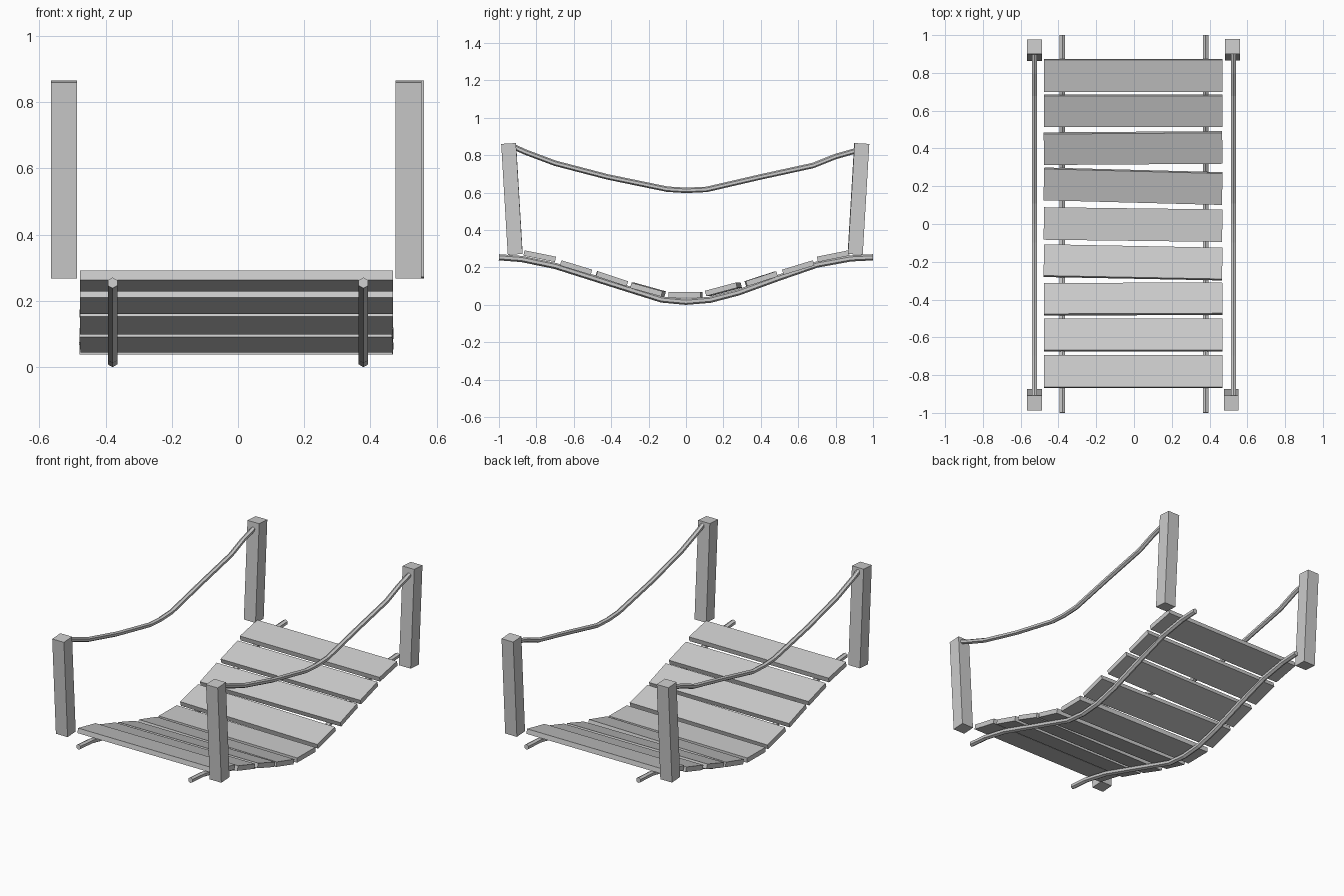
import bpy, bmesh
from math import radians, sin, cos, pi
from mathutils import Matrix, Vector

if "Cube" in bpy.data.objects:
    bpy.data.objects.remove(bpy.data.objects["Cube"])


def finish(bm, name):
    bmesh.ops.recalc_face_normals(bm, faces=bm.faces)
    me = bpy.data.meshes.new(name)
    bm.to_mesh(me)
    bm.free()
    ob = bpy.data.objects.new(name, me)
    bpy.context.collection.objects.link(ob)
    return ob


def box(name, size, loc, tilt=0.0, yaw=0.0):
    """Box tilted about x, then turned about z."""
    m = (Matrix.Translation(loc) @ Matrix.Rotation(yaw, 4, 'Z')
         @ Matrix.Rotation(tilt, 4, 'X') @ Matrix.Diagonal((*size, 1)))
    bm = bmesh.new()
    bmesh.ops.create_cube(bm, size=1, matrix=m)
    return finish(bm, name)


def rope(name, x, path, r, sides=6):
    """Low-poly rope swept along a path of (y, z) points."""
    pts = [Vector((x, y, z)) for y, z in path]
    bm = bmesh.new()
    rings = []
    for i, p in enumerate(pts):
        t = (pts[min(i + 1, len(pts) - 1)] - pts[max(i - 1, 0)]).normalized()
        up = Vector((1, 0, 0)).cross(t)
        rings.append([bm.verts.new(p + r * (Vector((sin(a), 0, 0)) + up * cos(a)))
                      for a in (2 * pi * k / sides for k in range(sides))])
    for a, b in zip(rings, rings[1:]):
        for k in range(sides):
            n = (k + 1) % sides
            bm.faces.new((a[k], a[n], b[n], b[k]))
    bm.faces.new(rings[0])
    bm.faces.new(rings[-1])
    return finish(bm, name)


# Planks: centre y, centre z, tilt and slight yaw in degrees
planks = [(-0.782, 0.260, -11.5, 0), (-0.588, 0.199, -17, 0),
          (-0.397, 0.139, -18.5, 0.2), (-0.203, 0.081, -15.5, -1.1),
          (-0.003, 0.053, 0, -0.7), (0.200, 0.083, 15, -1.5),
          (0.402, 0.139, 18, 0.4), (0.600, 0.199, 17, 0),
          (0.787, 0.260, 11.5, 0)]
for i, (y, z, tilt, yaw) in enumerate(planks):
    box(f"plank_{i + 1}", (0.945, 0.172, 0.029), (-0.005, y, z),
        radians(tilt), radians(yaw))

# Posts leaning outwards at the four corners
for name, x, y in (("front_left_post", -0.526, -0.930),
                   ("front_right_post", 0.515, -0.931),
                   ("back_left_post", -0.526, 0.921),
                   ("back_right_post", 0.522, 0.923)):
    lean = radians(3.4) if y < 0 else radians(-3.4)
    box(name, (0.079, 0.079, 0.594), (x, y, 0.566), lean)

# Sagging ropes under the planks and as handrails
low = [(-1, 0.254), (-0.88, 0.245), (-0.7, 0.208), (-0.4, 0.113),
       (-0.13, 0.028), (0, 0.016), (0.13, 0.027), (0.28, 0.066),
       (0.5, 0.146), (0.7, 0.215), (0.88, 0.248), (1, 0.254)]
rail = [(-0.915, 0.842), (-0.86, 0.817), (-0.7, 0.757), (-0.42, 0.684),
        (-0.1, 0.618), (0, 0.612), (0.11, 0.617), (0.4, 0.684),
        (0.68, 0.745), (0.8, 0.793), (0.905, 0.823)]
for side, s in (("left", -1), ("right", 1)):
    rope(f"{side}_deck_rope", 0.379 * s, low, 0.0165)
    rope(f"{side}_handrail_rope", 0.527 * s, rail, 0.0145)
